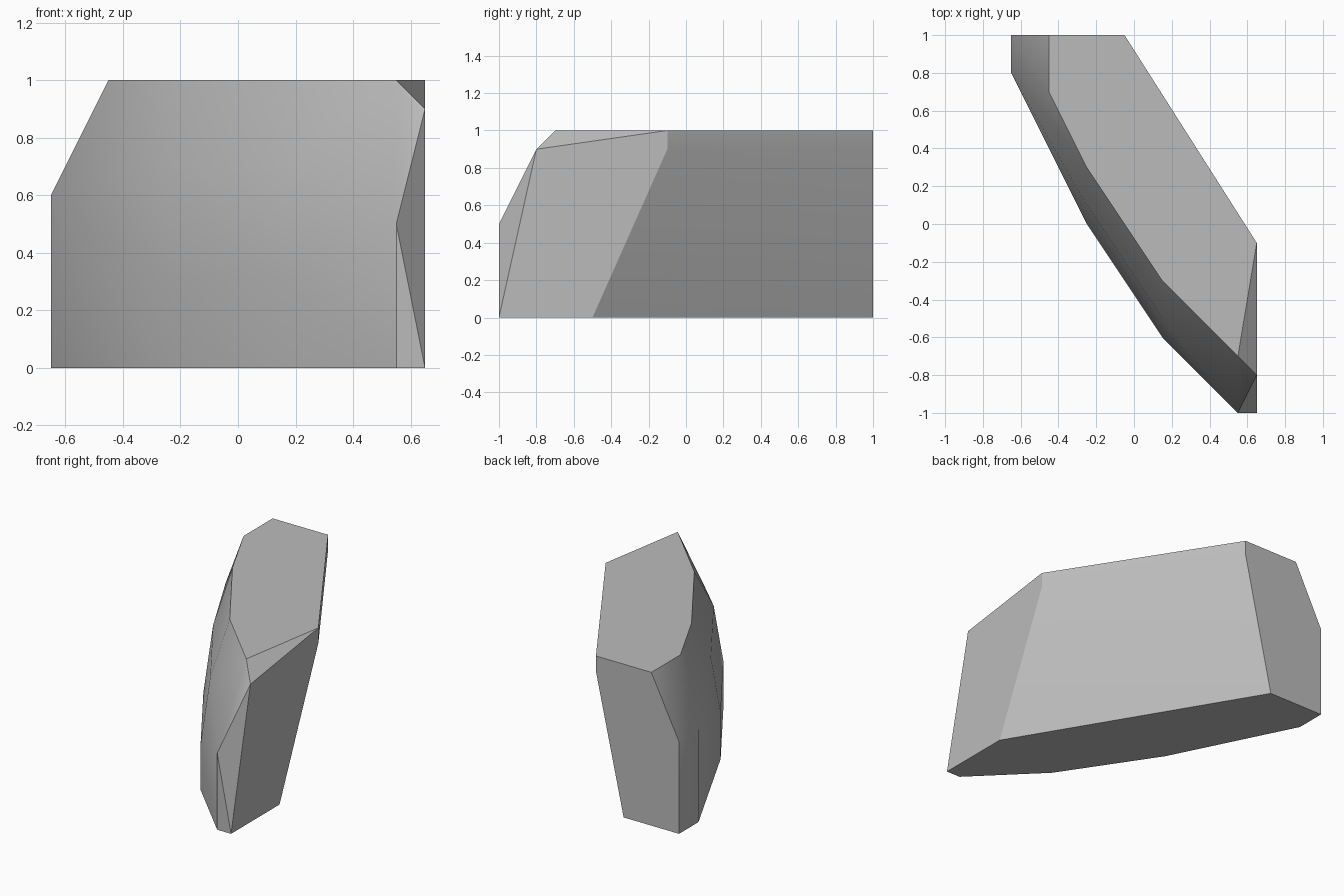
import bpy
import bmesh
import math

default_cube = bpy.data.objects.get("Cube")
if default_cube:
    bpy.data.objects.remove(default_cube, do_unlink=True)


def flat_material(name, colour):
    mat = bpy.data.materials.new(name)
    mat.use_nodes = True
    mat.diffuse_color = colour
    shader = next(n for n in mat.node_tree.nodes if n.type == "BSDF_PRINCIPLED")
    shader.inputs["Base Color"].default_value = colour
    return mat


# Horizontal outlines of the rock: height -> corner points
outlines = {
    # footprint
    0: [(-.65, 1), (-.65, .8), (-.25, 0), (.15, -.6), (.55, -1),
        (.65, -1), (.65, -.5), (-.25, 1)],
    # belly of the curved front
    .3: [(-.25, 0), (.15, -.6)],
    # notched front corner
    .5: [(.55, -1)],
    # sloping shoulder
    .6: [(-.65, 1), (-.65, .8)],
    .7: [(-.25, .1), (.15, -.5)],
    # upper lip
    .9: [(.65, -.8), (.65, -.1), (-.05, 1)],
    # flat top
    1: [(-.45, 1), (-.45, .7), (-.25, .3), (.15, -.3), (.55, -.7),
        (.65, -.1), (-.05, 1)],
}


def surface_group(face):
    """Name the rounded side a facet belongs to, or None for a flat cut."""
    n = face.normal
    if abs(n.z) > .95 or abs(n.y) > .97:
        return None
    if n.x < 0:
        return "front"
    if n.x > 0 and n.y > .2:
        return "back"
    return None


# Wrap the outlines in one faceted solid
bm = bmesh.new()
for height, points in outlines.items():
    for x, y in points:
        bm.verts.new((x, y, height))
hull = bmesh.ops.convex_hull(bm, input=bm.verts[:])
spare = {v for v in hull["geom_interior"] + hull["geom_unused"]
         if isinstance(v, bmesh.types.BMVert)}
bmesh.ops.delete(bm, geom=list(spare), context="VERTS")
bmesh.ops.dissolve_limit(bm, angle_limit=math.radians(.5),
                         verts=bm.verts[:], edges=bm.edges[:])
bmesh.ops.recalc_face_normals(bm, faces=bm.faces[:])
bm.normal_update()

# Soft shading inside each rounded side, crisp edges elsewhere
for face in bm.faces:
    face.smooth = True
for edge in bm.edges:
    groups = [surface_group(f) for f in edge.link_faces]
    edge.smooth = groups[0] is not None and len(set(groups)) == 1

mesh = bpy.data.meshes.new("rock_block")
bm.to_mesh(mesh)
bm.free()
mesh.materials.append(flat_material("stone_grey", (.5, .5, .5, 1)))
rock = bpy.data.objects.new("rock_block", mesh)
bpy.context.collection.objects.link(rock)
